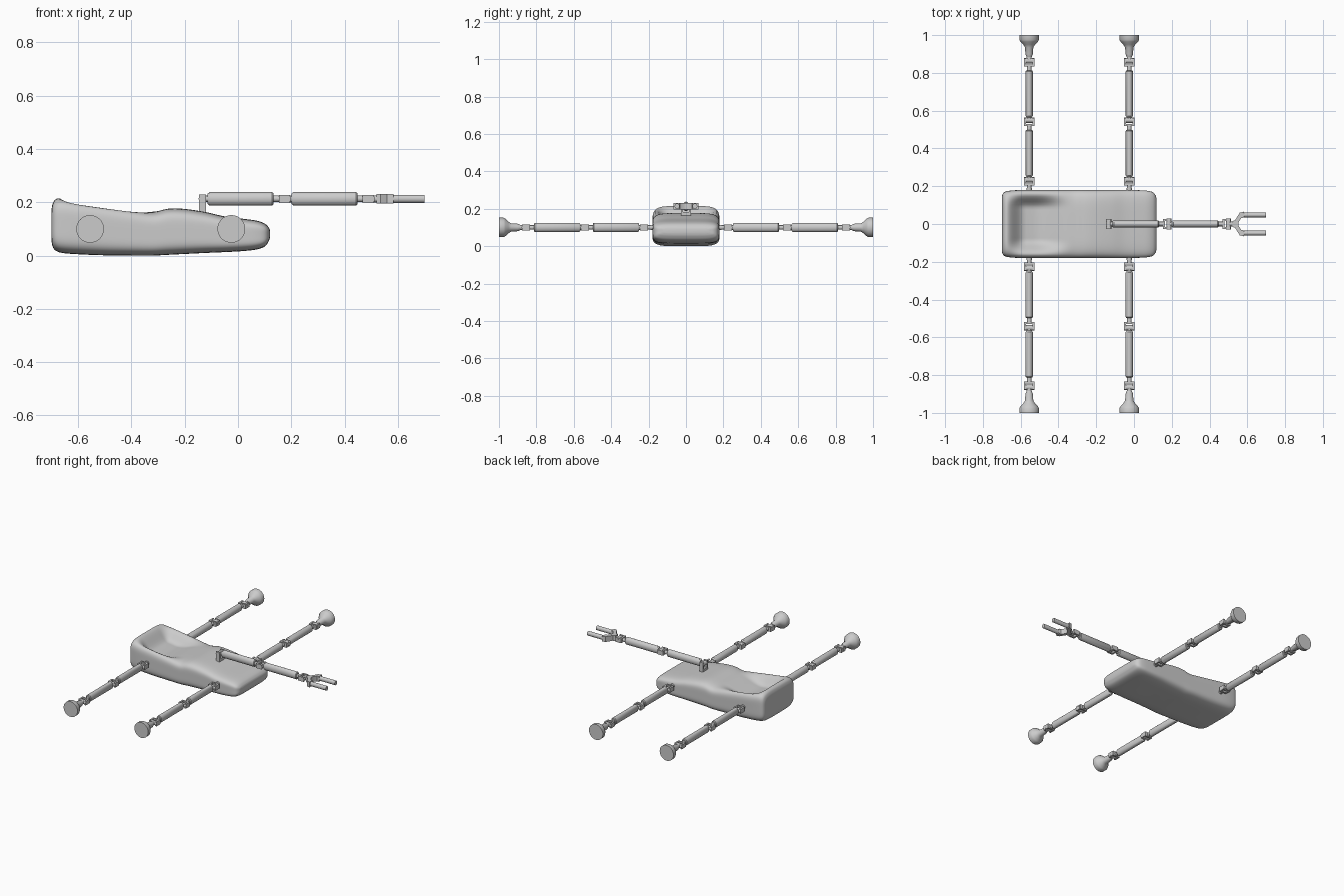
import bpy, bmesh, math
from mathutils import Matrix, Vector

if "Cube" in bpy.data.objects:
    bpy.data.objects.remove(bpy.data.objects["Cube"])

grey = bpy.data.materials.new("light grey")
grey.diffuse_color = (0.6, 0.6, 0.6, 1)
grey.use_nodes = True
grey.node_tree.nodes["Principled BSDF"].inputs["Base Color"].default_value = grey.diffuse_color


def finish(name, bm, angle=35):
    bmesh.ops.recalc_face_normals(bm, faces=bm.faces)
    me = bpy.data.meshes.new(name)
    bm.to_mesh(me)
    bm.free()
    me.materials.append(grey)
    ob = bpy.data.objects.new(name, me)
    bpy.context.collection.objects.link(ob)
    bpy.ops.object.select_all(action='DESELECT')
    ob.select_set(True)
    bpy.context.view_layer.objects.active = ob
    bpy.ops.object.shade_smooth_by_angle(angle=math.radians(angle))
    return ob


def loft(bm, rings):
    """Skin a list of point rings and close both ends."""
    vs = [[bm.verts.new(p) for p in r] for r in rings]
    n = len(vs[0])
    for a, b in zip(vs, vs[1:]):
        for i in range(n):
            bm.faces.new((a[i], a[(i + 1) % n], b[(i + 1) % n], b[i]))
    bm.faces.new(vs[0])
    bm.faces.new(vs[-1])


def lathe(bm, M, profile, n=24):
    """Oval rings along local x: profile rows are (x, half width, half height)."""
    loft(bm, [[M @ Vector((x, w * math.cos(2 * math.pi * i / n), h * math.sin(2 * math.pi * i / n)))
               for i in range(n)] for x, w, h in profile])


def box(bm, M, c, s):
    bmesh.ops.create_cube(bm, size=1, matrix=M @ Matrix.Translation(c) @ Matrix.Diagonal((*s, 1)))


def smooth(a, b, t):
    t = min(max((t - a) / (b - a), 0), 1)
    return t * t * (3 - 2 * t)


# Body: stations of x, bottom, top, half width
S = [(-.70, .06, .165, .135), (-.697, .038, .19, .155), (-.686, .02, .21, .169), (-.66, .01, .217, .176),
     (-.60, .005, .209, .18), (-.50, .001, .194, .18), (-.40, 0, .177, .18), (-.32, 0, .165, .18),
     (-.26, .003, .176, .18), (-.20, .006, .175, .18), (-.12, .01, .163, .18), (-.05, .013, .147, .18),
     (.02, .017, .138, .179), (.07, .023, .131, .176), (.10, .034, .12, .168), (.115, .053, .106, .15),
     (.12, .068, .095, .125)]


def catmull(k, t):
    p = [S[min(max(k + j, 0), len(S) - 1)] for j in (-1, 0, 1, 2)]
    return [0.5 * (2 * b + (c - a) * t + (2 * a - 5 * b + 4 * c - d) * t * t + (3 * b - a - 3 * c + d) * t ** 3)
            for a, b, c, d in zip(*p)]


rings = []
for k in range(len(S) - 1):
    for j in range(6 if k < len(S) - 2 else 7):
        x, lo, hi, w = catmull(k, j / 6)
        ring = []
        for i in range(96):
            a = 2 * math.pi * i / 96
            c, s = math.cos(a), math.sin(a)
            r = (abs(c) ** 5 + abs(s) ** 5) ** -0.2
            y, z = w * c * r, (lo + hi) / 2 + (hi - lo) / 2 * s * r
            if s > 0:
                # scooped hollow at the back
                z -= .075 * smooth(-.68, -.58, x) * (1 - smooth(-.53, -.31, x)) * (1 - smooth(.085, .17, abs(y))) * smooth(.3, .9, s * r)
            ring.append((x, y, z))
        rings.append(ring)
bm = bmesh.new()
loft(bm, rings)
finish("body", bm, 50)


def knuckle(bm, M, x):
    """Forked hinge centred at x on the limb."""
    lathe(bm, M, [(x - .045, .012, .012), (x - .012, .012, .012)], 12)
    box(bm, M, (x - .016, 0, 0), (.012, .054, .03))
    for s in (-1, 1):
        box(bm, M, (x + .003, s * .022, 0), (.036, .011, .03))
    pin = M @ Matrix.Translation((x + .01, 0, 0)) @ Matrix.Rotation(math.pi / 2, 4, 'Z')
    lathe(bm, pin, [(-.028, .014, .014), (.028, .014, .014)], 16)
    lathe(bm, M, [(x + .005, .013, .013), (x + .045, .013, .013)], 12)


def limb(name, M, first=True):
    """Two oval rods with hinges, laid along local x."""
    bm = bmesh.new()
    for x in (.25, .565):
        lathe(bm, M, [(x, .014, .018), (x + .008, .019, .025), (x + .243, .019, .025), (x + .248, .015, .021)])
    for x in (.225, .54, .855)[0 if first else 1:]:
        knuckle(bm, M, x)
    finish(name, bm)


# Four legs with round feet
for xn, x in (("rear", -.555), ("front", -.025)):
    for side, ang in (("left", 90), ("right", -90)):
        M = Matrix.Translation((x, 0, .1)) @ Matrix.Rotation(math.radians(ang), 4, 'Z')
        limb(f"{xn}_{side}_leg", M)
        bm = bmesh.new()
        lathe(bm, M, [(.15, .014, .014), (.19, .014, .014)], 12)
        lathe(bm, M, [(x, r, r) for x, r in ((.885, .014), (.90, .02), (.935, .022), (.95, .032),
                                             (.965, .046), (.975, .052), (1.0, .052))], 32)
        finish(f"{xn}_{side}_foot", bm)

# Reaching arm on its post
A = Matrix.Translation((-.365, 0, .213))
limb("arm", A, False)
bm = bmesh.new()
lathe(bm, A, [(.23, .012, .012), (.26, .012, .012)], 12)
box(bm, A, (.231, 0, -.045), (.026, .052, .03))
for s in (-1, 1):
    box(bm, A, (.231, s * .021, -.01), (.026, .011, .052))
pin = A @ Matrix.Translation((.231, 0, 0)) @ Matrix.Rotation(math.pi / 2, 4, 'Z')
lathe(bm, pin, [(-.027, .014, .014), (.027, .014, .014)], 16)
finish("arm_post", bm)

# Gripper: forked palm and two fingers
half = [(.52, .014), (.535, .02), (.56, .06), (.583, .066), (.583, .034), (.568, .032), (.552, .008)]
outline = half + [(x, -y) for x, y in reversed(half)]
bm = bmesh.new()
loft(bm, [[(x, y, z) for x, y in outline] for z in (.195, .231)])
bmesh.ops.triangulate(bm, faces=[f for f in bm.faces if len(f.verts) > 4])
for s in (-1, 1):
    lathe(bm, Matrix.Translation((0, s * .048, .213)), [(.57, .013, .015), (.70, .013, .015)], 16)
finish("gripper", bm)
